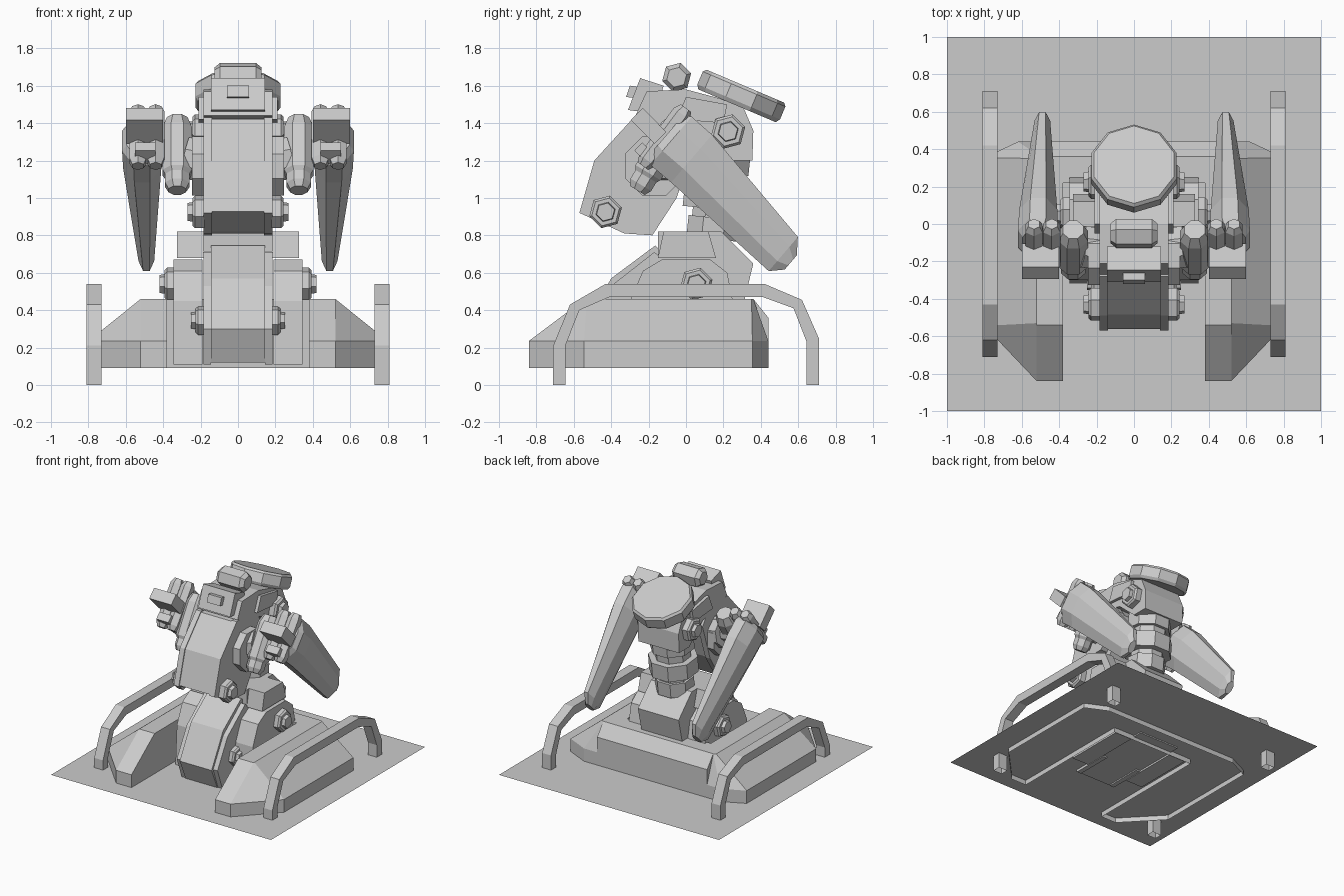
import bpy, bmesh, math
from mathutils import Vector

if "Cube" in bpy.data.objects:
    bpy.data.objects.remove(bpy.data.objects["Cube"])

grey = bpy.data.materials.new("plain_grey")
grey.diffuse_color = (0.6, 0.6, 0.6, 1)
grey.use_nodes = True
grey.node_tree.nodes["Principled BSDF"].inputs["Base Color"].default_value = grey.diffuse_color


def finish(name, bm, open_below=None):
    bmesh.ops.recalc_face_normals(bm, faces=bm.faces)
    if open_below is not None:
        low = [f for f in bm.faces if all(v.co.z < open_below for v in f.verts)]
        bmesh.ops.delete(bm, geom=low, context='FACES_ONLY')
    me = bpy.data.meshes.new(name)
    bm.to_mesh(me)
    bm.free()
    me.materials.append(grey)
    ob = bpy.data.objects.new(name, me)
    bpy.context.collection.objects.link(ob)
    return ob


def loft(name, rings, open_below=None):
    """Skin a list of closed rings with the same point count, capped at both ends."""
    bm = bmesh.new()
    vs = [[bm.verts.new(p) for p in r] for r in rings]
    n = len(vs[0])
    for a, b in zip(vs, vs[1:]):
        for i in range(n):
            j = (i + 1) % n
            bm.faces.new((a[i], a[j], b[j], b[i]))
    bm.faces.new(vs[0][::-1])
    bm.faces.new(vs[-1])
    return finish(name, bm, open_below)


def prism(name, prof, x0, x1, open_below=None):
    """Extrude a side profile (y, z) from x0 to x1."""
    return loft(name, [[(x, y, z) for y, z in prof] for x in (x0, x1)], open_below)


def pair(name, prof, x0, x1, open_below=None):
    for side, s in (("right", 1), ("left", -1)):
        prism(side + "_" + name, prof, s * x0, s * x1, open_below)


def tube(name, p, q, steps, sides=8):
    """Faceted rod from p to q; steps are (fraction, radius)."""
    p, q = Vector(p), Vector(q)
    d = (q - p).normalized()
    u = d.orthogonal() if abs(d.x) > 0.9 else Vector((1, 0, 0))
    u = (u - d * u.dot(d)).normalized()
    w = d.cross(u)
    rings = []
    for t, r in steps:
        c = p.lerp(q, t)
        rings.append([c + u * r * math.cos(a) + w * r * math.sin(a)
                      for a in [(i + 0.5) * 2 * math.pi / sides for i in range(sides)]])
    return loft(name, rings)


def bolt(name, y, z, x0, x1, r):
    for side, s in (("right", 1), ("left", -1)):
        tube(side + "_" + name, (s * x0, y, z), (s * x1, y, z),
             [(0, r), (0.55, r), (0.7, r * 0.85), (0.7, r * 0.6), (1, r * 0.55)], 6)


def box_yz(c, u, a, b):
    """Tilted rectangle profile around c, half sizes a along u and b across."""
    v = (-u[1], u[0])
    return [(c[0] + i * a * u[0] + j * b * v[0], c[1] + i * a * u[1] + j * b * v[1])
            for i, j in ((-1, -1), (1, -1), (1, 1), (-1, 1))]


# Ground sheet
bm = bmesh.new()
bm.faces.new([bm.verts.new(p) for p in
              ((-1, -1, .13), (1, -1, .13), (1, 1, .13), (-1, 1, .13))])
finish("ground_sheet", bm)

# U-shaped base: (x, y, mid z, top x, top y)
half = [(.38, .22, .46, .38, .22), (.38, -.84, .235, .38, -.54), (.52, -.84, .235, .52, -.54),
        (.80, -.545, .235, .52, -.53), (.80, .355, .235, .52, .35), (.62, .44, .235, .50, .36)]
full = half + [(-x, y, m, -tx, ty) for x, y, m, tx, ty in reversed(half)]
loft("base", [[(x, y, .09) for x, y, m, tx, ty in full],
              [(x, y, min(m, .235)) for x, y, m, tx, ty in full],
              [(tx, ty, .46) for x, y, m, tx, ty in full]], open_below=.1)
prism("base_rear_ledge", [(.25, .46), (.36, .46), (.44, .36), (.44, .2), (.25, .2)], -.5, .5)

# Side rails on bent legs
outer = [(-.71, 0), (-.71, .21), (-.62, .43), (-.43, .54), (.42, .54), (.62, .455), (.71, .25), (.71, 0)]
inner = [(.645, 0), (.645, .23), (.575, .41), (.41, .47), (-.41, .47), (-.57, .40), (-.645, .21), (-.645, 0)]
pair("rail", outer + inner, .73, .81, open_below=.001)

# Pedestal: front slab, side plates, rear block
slab = [(-.165, .745), (-.40, .57), (-.55, .30), (-.47, .12), (-.15, .12), (.0, .6)]
prism("front_slab", slab, -.145, .145)
pair("slab_edge", [(-.17, .71), (-.40, .53), (-.53, .30), (-.46, .11), (-.15, .11), (0, .58)], .145, .185)
pair("pedestal_plate", [(-.32, .11), (-.30, .45), (-.23, .61), (-.13, .67), (.13, .67),
                        (.22, .6), (.25, .45), (.22, .11)], .19, .345)
prism("pedestal_block", [(-.15, .82), (.19, .82), (.36, .65), (.30, .4), (.30, .12), (-.15, .12)], -.185, .185)
pair("pedestal_lug", [(-.15, .68), (-.12, .82), (.12, .82), (.16, .68)], .185, .325)
bolt("pedestal_bolt", .055, .54, .33, .42, .09)
bolt("slab_bolt", -.31, .345, .17, .25, .08)

# Segmented spine
tube("spine", (0, .14, .78), (0, .2, 1.35),
     [(0, .15), (.2, .15), (.2, .13), (.28, .13), (.28, .19), (.5, .19), (.5, .14),
      (.62, .14), (.62, .17), (.85, .17), (.85, .13), (1, .13)])

# Torso
torso = [(-.57, .92), (-.49, 1.2), (-.28, 1.43), (-.05, 1.44), (.05, 1.3), (-.05, 1.0), (-.18, .80), (-.33, .81)]
prism("torso_core", [(-.25 + (y + .25) * .97, 1.12 + (z - 1.12) * .97) for y, z in torso], -.14, .14)
pair("torso_side", torso, .14, .185)
bolt("torso_bolt", -.43, .925, .18, .27, .09)
oct_prof = [(-.17 + .17 * math.cos(a), 1.17 + .17 * math.sin(a))
            for a in [(i + .5) * math.pi / 4 for i in range(8)]]
pair("shoulder_plate", oct_prof, .18, .245)

# Head block with stepped collar, hub and tilted cap
prism("head_block", [(-.27, 1.44), (-.21, 1.57), (.0, 1.58), (.30, 1.5), (.36, 1.36),
                     (.355, 1.2), (.22, 1.2), (.05, 1.35)], -.185, .185)
prism("head_collar", [(-.31, 1.47), (-.245, 1.64), (-.12, 1.6), (-.16, 1.45)], -.145, .145)
prism("head_tab", [(-.32, 1.54), (-.30, 1.60), (-.24, 1.59), (-.25, 1.53)], -.06, .06)
pair("head_cheek", [(-.05, 1.42), (0, 1.54), (.22, 1.5), (.2, 1.4)], .185, .21)
bolt("head_bolt", .225, 1.355, .18, .27, .095)
tube("head_hub", (-.125, -.05, 1.645), (.125, -.05, 1.645),
     [(0, .055), (.12, .08), (.88, .08), (1, .055)], 6)
cap_n = Vector((0, .39, .92))
cap_c = Vector((0, .295, 1.545))
tube("head_cap", cap_c - cap_n * .057, cap_c + cap_n * .057,
     [(0, .225), (.2, .24), (.85, .24), (1, .225)], 10)

# Arms
ax, pe = (.76, -.65), (.65, .76)
for side, s in (("right", 1), ("left", -1)):
    # shoulder joint and axle
    tube(side + "_shoulder", (s * .325, -.26, 1.04), (s * .325, -.03, 1.42),
         [(0, .05), (.08, .07), (.2, .07), (.25, .085), (.85, .085), (1, .06)])
    tube(side + "_axle", (s * .2, -.13, 1.2), (s * .46, -.1, 1.25), [(0, .12), (.3, .12), (.3, .07), (1, .07)])
    # tapered forearm: (y, z, x centre, half width, half depth)
    rings = []
    for y, z, xc, hw, hd in ((-.11, 1.33, .515, .08, .15), (-.08, 1.305, .515, .105, .17),
                             (.03, 1.21, .512, .102, .168), (.52, .70, .49, .042, .12),
                             (.56, .655, .487, .028, .05)):
        ring = []
        for i in range(8):
            a = (i + .5) * math.pi / 4
            k = 1 / math.cos(math.pi / 8)
            px, pd = hw * k * math.cos(a), hd * k * math.sin(a)
            ring.append((s * (xc + px), y + pe[0] * pd, z + pe[1] * pd))
        rings.append(ring)
    loft(side + "_forearm", rings)
    # paired hexagonal bars across the forearm end
    for i, x in enumerate((.44, .535)):
        tube(f"{side}_bar_{i + 1}", (s * x, -.23, 1.17), (s * x, .0, 1.48),
             [(0, .035), (.1, .053), (.9, .053), (1, .035)], 6)
    prism(side + "_bar_clamp", box_yz((-.2, 1.385), (.70, -.71), .09, .045), s * .4, s * .6)
    prism(side + "_bar_tab", box_yz((-.22, 1.24), (.70, -.71), .05, .03), s * .44, s * .55)
